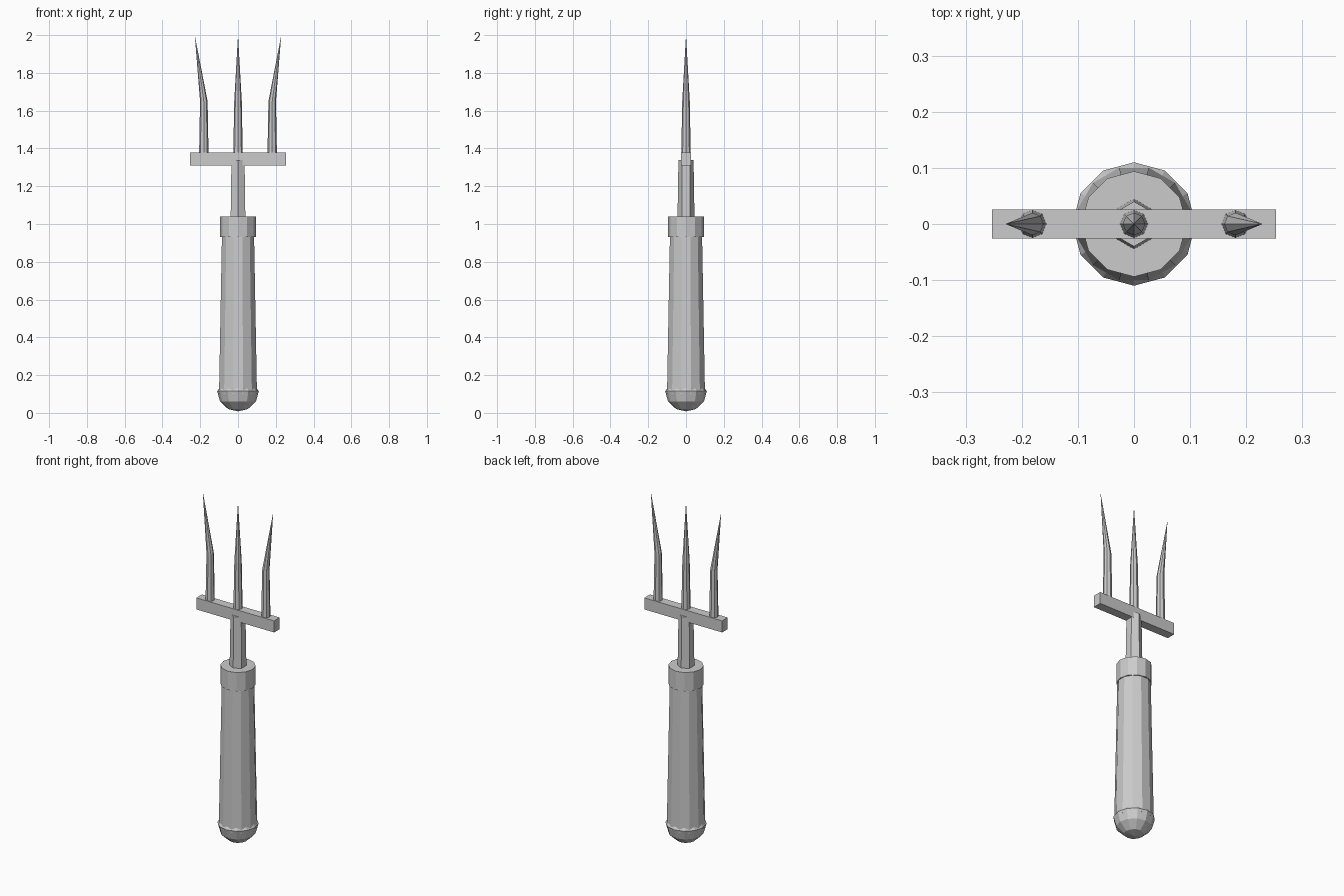
import bpy
import bmesh
import math

cube = bpy.data.objects.get("Cube")
if cube:
    bpy.data.objects.remove(cube, do_unlink=True)

steel = bpy.data.materials.new("plain_grey")
steel.use_nodes = True
GREY = (0.6, 0.6, 0.6, 1)
steel.diffuse_color = GREY
steel.node_tree.nodes["Principled BSDF"].inputs["Base Color"].default_value = GREY


def finish(name, bm):
    bmesh.ops.remove_doubles(bm, verts=bm.verts, dist=0.0005)
    bmesh.ops.recalc_face_normals(bm, faces=bm.faces)
    mesh = bpy.data.meshes.new(name)
    bm.to_mesh(mesh)
    bm.free()
    mesh.materials.append(steel)
    obj = bpy.data.objects.new(name, mesh)
    bpy.context.collection.objects.link(obj)
    return obj


def loft(name, sides, rings, turn=0.0):
    """Faceted tube through rings of (x, z, radius), capped at both ends."""
    bm = bmesh.new()
    loops = []
    for x, z, r in rings:
        angles = [turn + math.tau * i / sides for i in range(sides)]
        loops.append([bm.verts.new((x + r * math.cos(a), r * math.sin(a), z)) for a in angles])
    for low, high in zip(loops, loops[1:]):
        for i in range(sides):
            j = (i + 1) % sides
            bm.faces.new((low[i], low[j], high[j], high[i]))
    bm.faces.new(loops[0][::-1])
    bm.faces.new(loops[-1])
    return finish(name, bm)


# Handle: rounded pommel, tapered grip and collar
loft("pommel", 12, [(0, 0.008, 0.0), (0, 0.02, 0.052), (0, 0.06, 0.095),
                    (0, 0.115, 0.11), (0, 0.14, 0.094)])
loft("grip", 12, [(0, 0.1, 0.104), (0, 0.94, 0.088)], math.radians(15))
loft("collar", 12, [(0, 0.93, 0.094), (0, 1.04, 0.094)])

# Shaft and crossbar
loft("shaft", 6, [(0, 1.03, 0.045), (0, 1.34, 0.04)], math.radians(30))
bm = bmesh.new()
bmesh.ops.create_cube(bm, size=1)
bmesh.ops.scale(bm, vec=(0.506, 0.052, 0.068), verts=bm.verts)
bmesh.ops.translate(bm, vec=(0, 0, 1.344), verts=bm.verts)
finish("crossbar", bm)

# Prongs: the outer pair lean outward at the tips
for name, side in (("right_prong", -1), ("middle_prong", 0), ("left_prong", 1)):
    loft(name, 8, [(0.181 * side, 1.37, 0.025), (0.181 * side, 1.65, 0.02),
                   (0.229 * side, 2.0, 0.0)])
